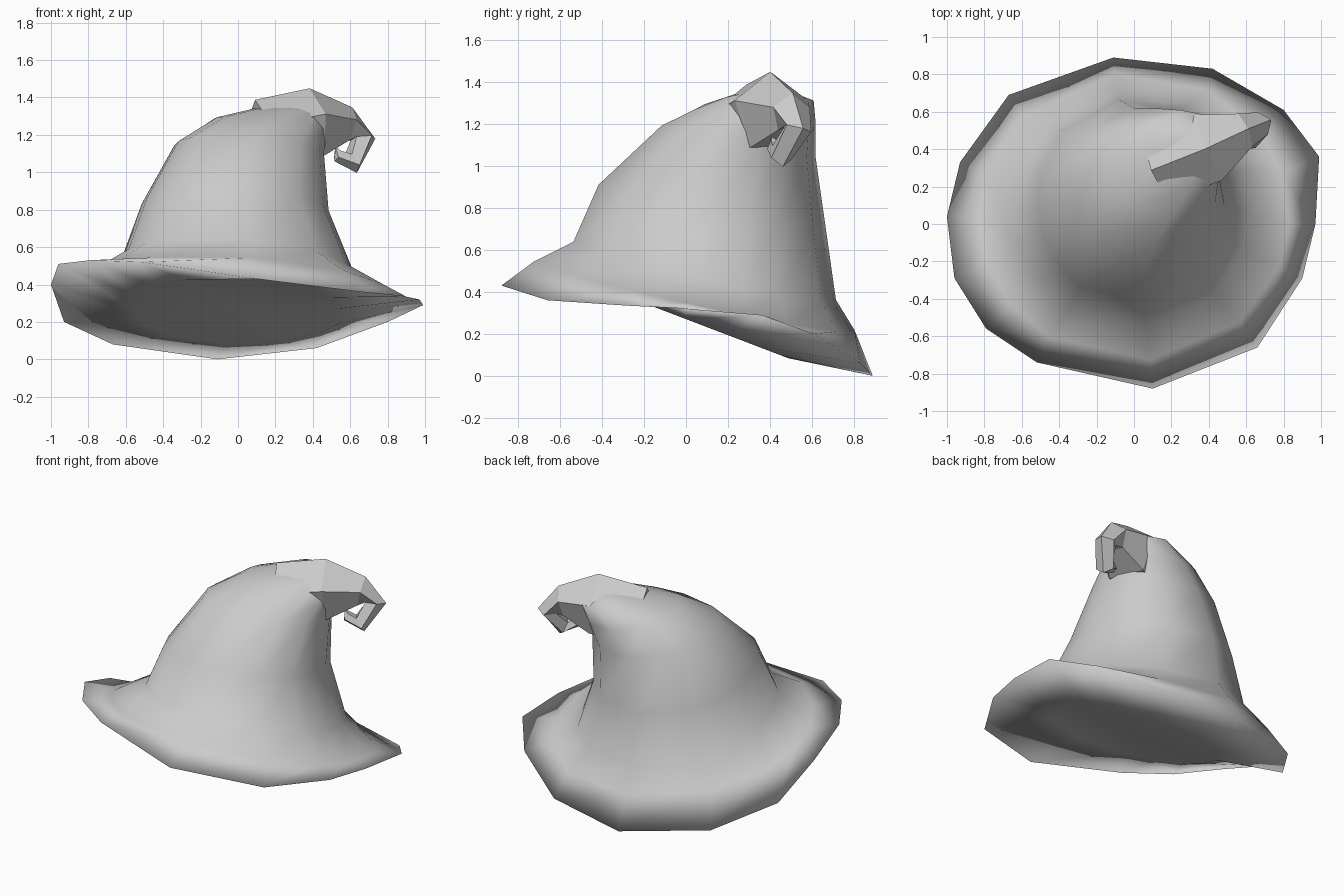
import bpy, bmesh, math
from mathutils import Vector

if "Cube" in bpy.data.objects:
    bpy.data.objects.remove(bpy.data.objects["Cube"], do_unlink=True)

felt = bpy.data.materials.new("grey_felt")
felt.use_nodes = True
GREY = (0.6, 0.6, 0.6, 1)
felt.diffuse_color = GREY
felt.node_tree.nodes["Principled BSDF"].inputs["Base Color"].default_value = GREY


def loft(name, rings, start, end, smooth):
    """Skin closed rings of equal length; start and end are pole points."""
    bm = bmesh.new()
    loops = [[bm.verts.new(p) for p in ring] for ring in rings]
    n = len(loops[0])
    for a, b in zip(loops, loops[1:]):
        for i in range(n):
            j = (i + 1) % n
            bm.faces.new((a[i], a[j], b[j], b[i]))
    for loop, pole in ((loops[0], start), (loops[-1], end)):
        tip = bm.verts.new(pole)
        for i in range(n):
            bm.faces.new((loop[i], loop[(i + 1) % n], tip))
    bmesh.ops.recalc_face_normals(bm, faces=bm.faces)
    for f in bm.faces:
        f.smooth = smooth
    mesh = bpy.data.meshes.new(name)
    bm.to_mesh(mesh)
    bm.free()
    mesh.materials.append(felt)
    obj = bpy.data.objects.new(name, mesh)
    bpy.context.collection.objects.link(obj)
    return obj


# Uneven brim edge, counter-clockwise from the left side
edge = [Vector(p) for p in (
    (.97, 0, .32), (.99, .36, .29), (.8, .61, .2), (.42, .83, .06),
    (-.11, .89, 0), (-.67, .69, .08), (-.93, .33, .2), (-1, .04, .4),
    (-.96, -.29, .51), (-.79, -.56, .53), (-.52, -.74, .52),
    (.1, -.88, .43), (.66, -.66, .36), (.9, -.29, .335))]
angles = [math.atan2(p.y - .05, p.x) for p in edge]


def tilted_ring(cx, cy, cz, rx, ry, sx, sy):
    """Ellipse whose height slopes by sx and sy."""
    ring = []
    for a in angles:
        dx, dy = rx * math.cos(a), ry * math.sin(a)
        ring.append(Vector((cx + dx, cy + dy, cz + sx * dx + sy * dy)))
    return ring


# Underside follows a sloping plane inside the brim
underside = [Vector((p.x * .55, p.y * .55, .27 - .21 * p.y)) for p in edge]

# Brim trough, crown base and leaning crown
crown = [tilted_ring(*r) for r in (
    (0, .04, .38, .83, .77, -.05, -.22),
    (0, .09, .5, .62, .63, -.07, -.23),
    (-.015, .125, .81, .5, .545, -.04, -.19),
    (.06, .25, 1.12, .4, .37, -.06, -.2),
    (.17, .33, 1.24, .3, .29, -.15, -.12),
    (.28, .4, 1.32, .2, .21, -.1, -.05))]
loft("hat_body", [underside, edge] + crown, (0, 0, .27), (.36, .43, 1.38), True)

# Faceted tip curling over to the left side: centre and radius of each section
curl = [((.12, .3, 1.2), .19), ((.4, .41, 1.25), .2), ((.59, .5, 1.25), .1),
        ((.67, .53, 1.18), .07), ((.61, .45, 1.05), .06), ((.53, .42, 1.09), .035)]
sides = 5
sections = []
for k, (c, r) in enumerate(curl):
    prev, nxt = curl[max(k - 1, 0)][0], curl[min(k + 1, len(curl) - 1)][0]
    along = (Vector(nxt) - Vector(prev)).normalized()
    across = Vector((-.4, .9, 0))
    across = (across - along * across.dot(along)).normalized()
    up = along.cross(across)
    sections.append([Vector(c) + r * (math.cos(t) * up + math.sin(t) * across)
                     for t in (2 * math.pi * i / sides for i in range(sides))])
loft("curled_tip", sections, curl[0][0], (.52, .41, 1.14), False)
